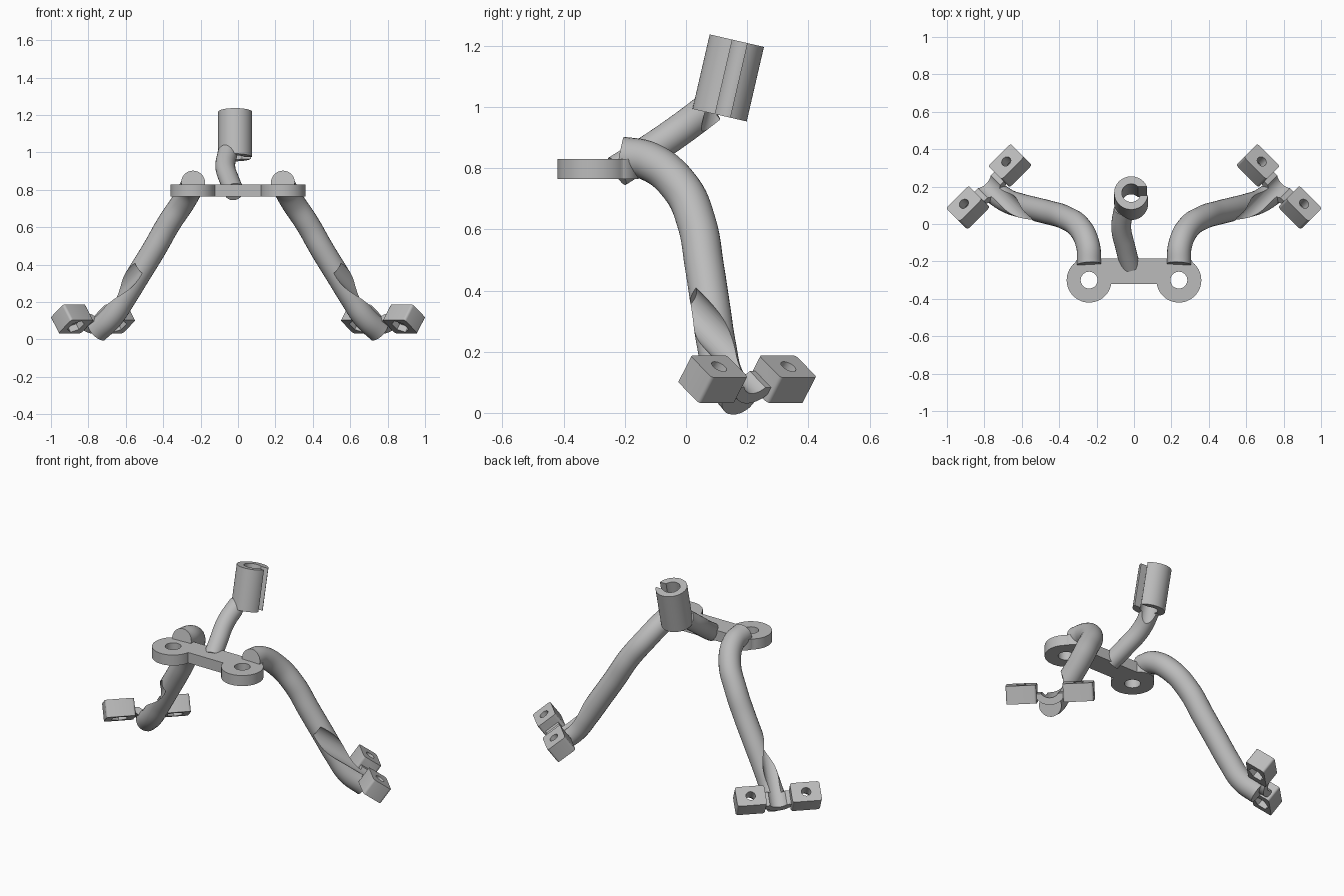
import bpy, bmesh, math
from mathutils import Matrix, Vector

if "Cube" in bpy.data.objects:
    bpy.data.objects.remove(bpy.data.objects["Cube"])

grey = bpy.data.materials.new("plain grey")
grey.use_nodes = True
grey.diffuse_color = (0.5, 0.5, 0.5, 1)
grey.node_tree.nodes["Principled BSDF"].inputs["Base Color"].default_value = (0.5, 0.5, 0.5, 1)


def add(name, mesh):
    ob = bpy.data.objects.new(name, mesh)
    bpy.context.scene.collection.objects.link(ob)
    return ob


def from_bmesh(name, bm, matrix):
    bm.transform(matrix)
    mesh = bpy.data.meshes.new(name)
    bm.to_mesh(mesh)
    bm.free()
    return add(name, mesh)


def cylinder(name, radius, depth, matrix, sides=48):
    bm = bmesh.new()
    bmesh.ops.create_cone(bm, cap_ends=True, segments=sides, radius1=radius, radius2=radius, depth=depth)
    return from_bmesh(name, bm, matrix)


def box(name, size, matrix, round_corners=0):
    bm = bmesh.new()
    bmesh.ops.create_cube(bm, size=1, matrix=Matrix.Diagonal((*size, 1)))
    if round_corners:
        upright = [e for e in bm.edges
                   if abs(e.verts[0].co.z - e.verts[1].co.z) > size[2] / 2]
        bmesh.ops.bevel(bm, geom=upright, offset=round_corners, segments=4, profile=0.5, affect='EDGES')
    return from_bmesh(name, bm, matrix)


def bake(ob):
    bpy.context.view_layer.update()
    mesh = bpy.data.meshes.new_from_object(ob.evaluated_get(bpy.context.evaluated_depsgraph_get()))
    name = ob.name
    bpy.data.objects.remove(ob)
    return add(name, mesh)


def combine(ob, other, operation, keep=False):
    mod = ob.modifiers.new("boolean", 'BOOLEAN')
    mod.operation, mod.object, mod.solver = operation, other, 'EXACT'
    ob = bake(ob)
    if not keep:
        bpy.data.objects.remove(other)
    return ob


def tube(name, points, radius):
    curve = bpy.data.curves.new(name, 'CURVE')
    curve.dimensions = '3D'
    curve.bevel_depth, curve.bevel_resolution = radius, 10
    curve.use_fill_caps, curve.resolution_u = True, 8
    spline = curve.splines.new('BEZIER')
    spline.bezier_points.add(len(points) - 1)
    for bp, co in zip(spline.bezier_points, points):
        bp.co = co
        bp.handle_left_type = bp.handle_right_type = 'AUTO'
    return bake(add(name, curve))


def finish(ob, mirrored=False):
    if mirrored:
        ob.modifiers.new("mirror", 'MIRROR').use_mirror_merge = False
        ob = bake(ob)
    ob.data.materials.clear()
    ob.data.materials.append(grey)
    ob.data.shade_smooth()
    ob.data.set_sharp_from_angle(angle=math.radians(35))


def at(x, y, z):
    return Matrix.Translation((x, y, z))


# Mounting plate: bar, two lugs and the pads under the legs
plate_z, plate_t = 0.797, 0.066
plate = box("mounting_plate", (0.48, 0.135, plate_t), at(0, -0.253, plate_z))
for side in (-1, 1):
    for y, radius in ((-0.3, 0.12), (-0.236, 0.08)):
        plate = combine(plate, cylinder("lug", radius, plate_t, at(side * 0.24, y, plate_z)), 'UNION')
for side in (-1, 1):
    plate = combine(plate, cylinder("hole", 0.045, 0.2, at(side * 0.24, -0.3, plate_z)), 'DIFFERENCE')
finish(plate)

# Tilted foot frame: across the foot, down along the channel, out of its top
tilt = math.radians(36)
across = Vector((1, -1, 0)).normalized()
out = Vector((1, 1, 0)).normalized()
along = out * math.cos(tilt) - Vector((0, 0, 1)) * math.sin(tilt)
up = across.cross(along)
if up.z < 0:
    across, up = -across, -up
frame = at(0.775, 0.2, 0.11) @ Matrix((across, along, up)).transposed().to_4x4()
along_axis = Matrix.Rotation(math.pi / 2, 4, 'X')

# Foot: saddle between two drilled blocks with nut pockets underneath
foot = cylinder("foot", 0.095, 0.09, frame @ at(0, 0, 0.03) @ along_axis)
foot = combine(foot, box("trim", (0.3, 0.3, 0.3), frame @ at(0, 0, 0.15)), 'DIFFERENCE')
for side in (-1, 1):
    block = box("block", (0.17, 0.125, 0.103), frame @ at(side * 0.159, 0, 0), 0.014)
    foot = combine(foot, block, 'UNION')
    centre = frame @ at(side * 0.16, 0, 0)
    foot = combine(foot, cylinder("bolt_hole", 0.027, 0.3, centre), 'DIFFERENCE')
    foot = combine(foot, cylinder("nut_pocket", 0.05, 0.06, centre @ at(0, 0, -0.045), 6), 'DIFFERENCE')
channel = cylinder("channel", 0.06, 0.8, frame @ at(0, 0, 0.035) @ along_axis)
foot = combine(foot, channel, 'DIFFERENCE', keep=True)

# Curved leg, scooped by the channel
leg = tube("leg", [(0.24, -0.215, 0.84), (0.245, -0.12, 0.822), (0.29, -0.02, 0.74),
                   (0.37, 0.035, 0.62), (0.45, 0.06, 0.48), (0.53, 0.08, 0.35),
                   (0.61, 0.1, 0.22), (0.68, 0.125, 0.115), (0.755, 0.175, 0.045)], 0.064)
leg = combine(leg, channel, 'DIFFERENCE')
finish(foot, mirrored=True)
finish(leg, mirrored=True)

# Slotted socket on a curved stem
socket_frame = at(-0.015, 0.138, 1.095) @ Matrix.Rotation(math.radians(-13), 4, 'X')
socket = cylinder("socket", 0.091, 0.25, socket_frame)
bore = cylinder("bore", 0.05, 0.5, socket_frame)
socket = combine(socket, bore, 'DIFFERENCE', keep=True)
socket = combine(socket, box("slot", (0.2, 0.05, 0.5), socket_frame @ at(0.1, 0.01, 0)), 'DIFFERENCE')
stem = tube("stem", [(-0.02, -0.225, 0.79), (-0.045, -0.13, 0.85),
                     (-0.068, -0.02, 0.925), (-0.055, 0.08, 1.0)], 0.053)
stem = combine(stem, bore, 'DIFFERENCE')
finish(socket)
finish(stem)
